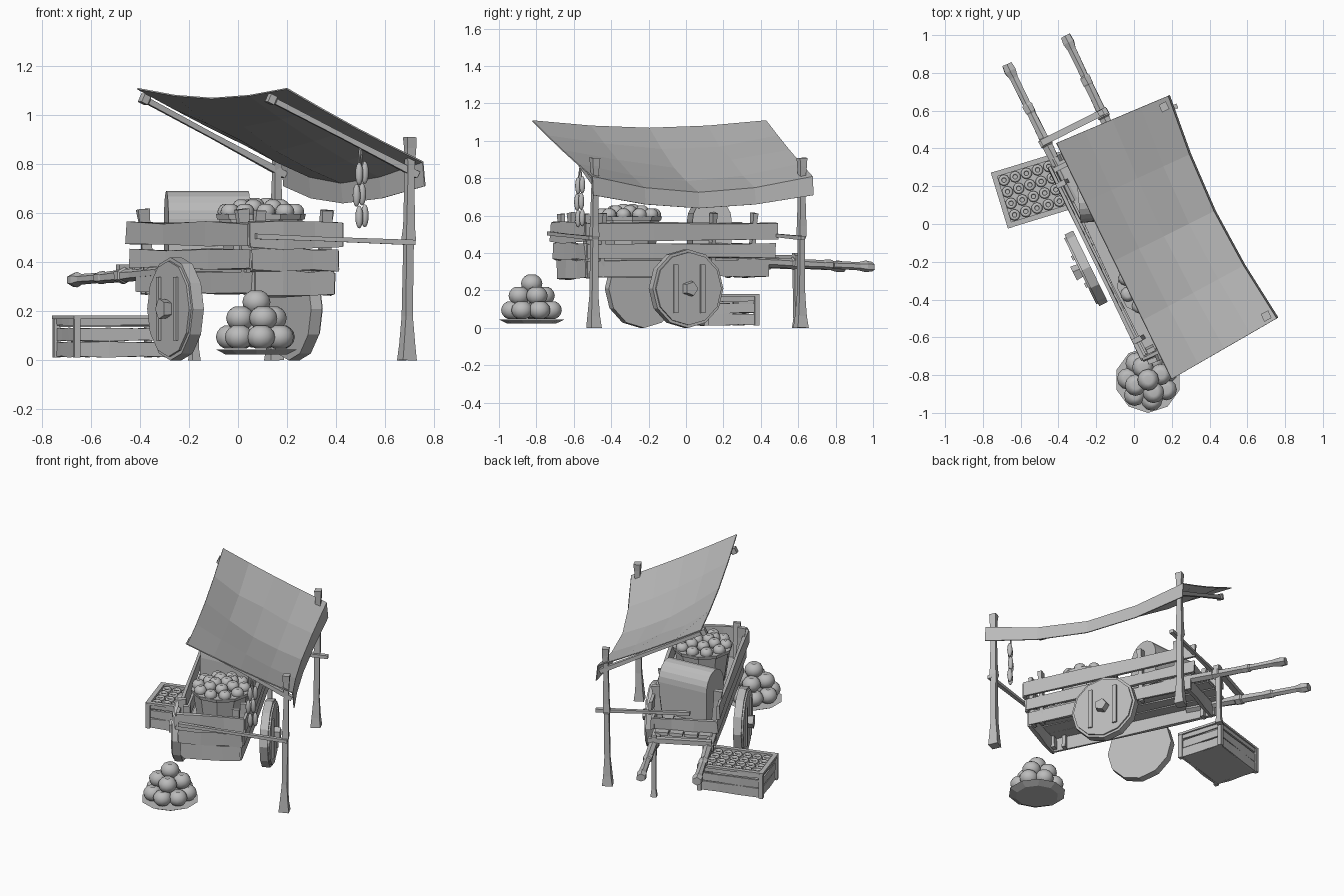
import bpy, bmesh, math, random
from math import sin, cos, pi
from mathutils import Matrix, Vector

random.seed(4)
if "Cube" in bpy.data.objects:
    bpy.data.objects.remove(bpy.data.objects["Cube"])

grey = bpy.data.materials.new("plain_grey")
grey.use_nodes = True
grey.diffuse_color = (0.5, 0.5, 0.5, 1)
grey.node_tree.nodes["Principled BSDF"].inputs["Base Color"].default_value = (0.5, 0.5, 0.5, 1)

# The cart and stall stand turned; the loose pieces have their own frames
CART = Matrix.Rotation(math.radians(26), 4, 'Z')
CRATE = Matrix.Translation((-0.512, 0.185, 0)) @ Matrix.Rotation(math.radians(17), 4, 'Z')
PILE = Matrix.Translation((0.075, -0.825, 0))
CHEST = Matrix.Translation((-0.125, 0.125, 0)) @ Matrix.Rotation(math.radians(5), 4, 'Z')
MID = -0.0625      # cart centre line


def finish(name, bm, frame=CART, smooth=False):
    bmesh.ops.recalc_face_normals(bm, faces=bm.faces)
    bm.transform(frame)
    for f in bm.faces:
        f.smooth = smooth
    mesh = bpy.data.meshes.new(name)
    bm.to_mesh(mesh)
    bm.free()
    mesh.materials.append(grey)
    ob = bpy.data.objects.new(name, mesh)
    bpy.context.collection.objects.link(ob)
    return ob


def beam(bm, a, b, w, h, rings=((0, 1), (1, 1)), wobble=0.0, sides=4):
    """Loft a section from a to b; rings are (position, scale) pairs."""
    a, b = Vector(a), Vector(b)
    d = (b - a).normalized()
    ref = Vector((0, 1, 0)) if abs(d.z) > 0.8 else Vector((0, 0, 1))
    u = d.cross(ref).normalized()
    v = u.cross(d)
    r = 0.5 / cos(pi / sides)
    loops = []
    for t, s in rings:
        c = a.lerp(b, t)
        loop = []
        for k in range(sides):
            ang = 2 * pi * (k + 0.5) / sides
            j = Vector([random.uniform(-wobble, wobble) for _ in range(3)])
            loop.append(bm.verts.new(c + u * cos(ang) * r * w * s + v * sin(ang) * r * h * s + j))
        loops.append(loop)
    for p, q in zip(loops, loops[1:]):
        for k in range(sides):
            n = (k + 1) % sides
            bm.faces.new((p[k], p[n], q[n], q[k]))
    bm.faces.new(loops[0][::-1])
    bm.faces.new(loops[-1])


def ball(bm, centre, r, squash=0.9, dimple=True):
    vs = bmesh.ops.create_uvsphere(bm, u_segments=12, v_segments=8, radius=r)["verts"]
    for v in vs:
        if dimple and math.hypot(v.co.x, v.co.y) < r * 0.1:
            v.co.z *= 0.72
        v.co.z *= squash
        v.co += Vector(centre)


def disc(bm, centre, r0, r1, depth, sides, frame=Matrix()):
    m = Matrix.Translation(centre) @ frame
    bmesh.ops.create_cone(bm, cap_ends=True, segments=sides, radius1=r0, radius2=r1, depth=depth, matrix=m)


# Flared bed sides: three boards per side, with end boards at front and rear
LEVELS = ((0.315, 0.18, -0.645, 0.43, 0.085), (0.41, 0.195, -0.655, 0.462, 0.075), (0.512, 0.208, -0.665, 0.47, 0.09))
THREE = ((0, 1), (0.35, 1.1), (0.7, 0.95), (1, 1))
for side, label, stakes in ((1, "left", (-0.56, 0.1, 0.34)), (-1, "right", (-0.56, 0.36))):
    bm = bmesh.new()
    for z, hw, y0, y1, h in LEVELS:
        x = MID + side * hw
        beam(bm, (x, y0, z), (x, y1, z + 0.005), 0.02, h, THREE, 0.004)
    finish(label + "_side_boards", bm)
    bm = bmesh.new()
    for y in stakes:
        beam(bm, (MID + side * 0.16, y, 0.27), (MID + side * 0.193, y, 0.615), 0.045, 0.025, ((0, 0.9), (0.8, 0.9), (1, 1.15)), 0.003)
    finish(label + "_stakes", bm)
bm = bmesh.new()
for z, hw, y0, y1, h in LEVELS:
    beam(bm, (MID - hw, y0, z), (MID + hw, y0, z), 0.022, h + 0.015, THREE, 0.005)
for x in (-0.15, 0.15):
    beam(bm, (MID + x, -0.625, 0.28), (MID + x, -0.64, 0.61), 0.045, 0.025)
finish("front_end_boards", bm)
bm = bmesh.new()
for z, hw, y0, y1, h in LEVELS[:2]:
    beam(bm, (MID - hw, y1 - 0.02, z), (MID + hw, y1 - 0.02, z), 0.022, h, THREE, 0.004)
finish("rear_end_boards", bm)
bm = bmesh.new()
for k in range(4):
    x = MID - 0.135 + k * 0.09
    beam(bm, (x, -0.64, 0.365), (x, 0.5, 0.365), 0.082, 0.02, THREE, 0.002)
finish("bed_floor", bm)

# Wheels with two battens and a five sided hub
turn = Matrix.Rotation(pi / 2, 4, 'Y')
for side, label in ((1, "left"), (-1, "right")):
    bm = bmesh.new()
    c = Vector((MID + side * 0.268, -0.1, 0.21))
    disc(bm, c, 0.21, 0.21, 0.05, 12, turn)
    disc(bm, c + Vector((side * 0.029, 0, 0)), 0.195, 0.195, 0.012, 12, turn)
    for y in (-0.08, 0.08):
        p = c + Vector((side * 0.038, y, 0))
        beam(bm, p - Vector((0, 0, 0.13)), p + Vector((0, 0, 0.13)), 0.014, 0.026)
    disc(bm, c + Vector((side * 0.047, 0, 0)), 0.045, 0.038, 0.05, 5, turn)
    finish(label + "_wheel", bm)

# Handles, cross bar and prop leg
GRIP = ((0, 1), (0.3, 1), (0.4, 1.1), (0.41, 1.3), (0.45, 1.3), (0.46, 1), (0.64, 0.9),
        (0.65, 1.05), (0.7, 1.05), (0.71, 0.8), (0.9, 0.85), (0.95, 1.2), (1, 1.05))
for side, label in ((1, "left"), (-1, "right")):
    bm = bmesh.new()
    beam(bm, (MID + side * 0.165, 0.25, 0.358), (MID + side * 0.172, 1.055, 0.327), 0.05, 0.044, GRIP, 0.002, 6)
    finish(label + "_handle", bm)
bm = bmesh.new()
beam(bm, (MID - 0.19, 0.6, 0.375), (MID + 0.2, 0.605, 0.375), 0.035, 0.03)
finish("handle_cross_bar", bm)
bm = bmesh.new()
beam(bm, (0.1, 0.61, 0), (0.1, 0.605, 0.4), 0.03, 0.03, ((0, 1.3), (0.12, 0.9), (1, 1)))
finish("prop_leg", bm)

# Awning posts, sloping poles and rails
POST = ((0, 1.5), (0.07, 1.2), (0.2, 0.85), (0.52, 0.8), (0.54, 1.05), (0.6, 0.9), (0.85, 0.7), (0.95, 0.9), (1, 1.05))
for y, tip_y, rail_a, rail_b, label in ((-0.745, -0.69, (-0.255, -0.69), 0.425, "front"),
                                        (0.487, 0.487, (-0.1, 0.475), 0.48, "rear")):
    bm = bmesh.new()
    beam(bm, (0.402, y, 0), (0.416, y, 0.91), 0.041, 0.041, POST, 0.002)
    finish(label + "_awning_post", bm)
    bm = bmesh.new()
    beam(bm, (0.45, y, 0.755), (-0.2, tip_y, 1.07), 0.026, 0.026, ((0, 1.1), (0.5, 0.8), (0.95, 0.9), (0.96, 1.4), (1, 1.4)))
    finish(label + "_awning_pole", bm)
    bm = bmesh.new()
    beam(bm, (*rail_a, 0.505), (rail_b, y - 0.025, 0.48), 0.026, 0.022, ((0, 1), (0.4, 0.8), (1, 1)))
    finish(label + "_rail", bm)

# Sagging cloth awning with a hanging edge
bm = bmesh.new()
rows = []
N = 4
for i in range(N + 2):
    s = min(i / N, 1)
    drop = i > N
    row = []
    for j in range(N + 1):
        t = j / N
        sag = sin(pi * t)
        x = -0.18 + 0.64 * s - 0.05 * sag * s + 0.01 * drop
        y = -0.825 + 0.045 * s + (1.39 - 0.08 * s) * t
        z = 1.11 - 0.3 * s - (0.04 + 0.045 * s) * sag - (0.008 + 0.025 * sag) * sin(pi * s) - drop * (0.1 - 0.015 * sag)
        if 0 < j < N and 0 < i < N:
            z += random.uniform(-0.015, 0.015)
        row.append(bm.verts.new((x, y, z)))
    rows.append(row)
for p, q in zip(rows, rows[1:]):
    for j in range(N):
        bm.faces.new((p[j], p[j + 1], q[j + 1], q[j]))
awning = finish("cloth_awning", bm)
awning.modifiers.new("thickness", 'SOLIDIFY').thickness = 0.006

# Domed chest in the bed
bm = bmesh.new()
arch = [(-0.105, 0.37), (0.105, 0.37)] + [(0.105 * cos(pi * k / 10), 0.575 + 0.115 * sin(pi * k / 10)) for k in range(11)]
face = bm.faces.new([bm.verts.new((-0.168, y, z)) for y, z in arch])
out = bmesh.ops.extrude_face_region(bm, geom=[face])["geom"]
bmesh.ops.translate(bm, vec=(0.336, 0, 0), verts=[g for g in out if isinstance(g, bmesh.types.BMVert)])
finish("domed_chest", bm, CHEST)

# Fruit basket in the bed
basket = Vector((MID + 0.01, -0.32, 0))
bm = bmesh.new()
disc(bm, basket + Vector((0, 0, 0.47)), 0.14, 0.172, 0.22, 10)
disc(bm, basket + Vector((0, 0, 0.585)), 0.18, 0.185, 0.022, 10)
finish("fruit_basket", bm)
bm = bmesh.new()
for count, ring, z in ((10, 0.14, 0.605), (6, 0.08, 0.622), (2, 0.035, 0.63)):
    for k in range(count):
        a = 2 * pi * k / count + ring * 9
        ball(bm, basket + Vector((ring * cos(a), ring * sin(a), z)), 0.039)
finish("basket_fruit", bm, smooth=True)

# Hanging sausage strings
bm = bmesh.new()
for x, y, top in ((0.185, -0.735, 0.76), (0.215, -0.725, 0.765)):
    for k in range(3):
        ball(bm, (x + 0.006 * (-1) ** k, y, top - k * 0.088), 0.016, 2.9, False)
    beam(bm, (x, y, top), (0.2, -0.725, 0.875), 0.006, 0.006)
finish("sausage_strings", bm, smooth=True)

# Plate of large fruit on the ground
bm = bmesh.new()
disc(bm, (0, 0, 0.034), 0.13, 0.175, 0.022, 10)
finish("fruit_plate", bm, PILE)
bm = bmesh.new()
for count, ring, z in ((7, 0.108, 0.095), (1, 0, 0.1), (4, 0.072, 0.172), (1, 0, 0.237)):
    for k in range(count):
        a = 2 * pi * k / count + 0.4
        ball(bm, (ring * cos(a), ring * sin(a), z), 0.057)
finish("plate_fruit", bm, PILE, True)

# Slatted ground crate filled with small rings
bm = bmesh.new()
for z, h in ((0.045, 0.06), (0.105, 0.05), (0.16, 0.035)):
    for s in (-1, 1):
        beam(bm, (-0.195, s * 0.138, z), (0.195, s * 0.138, z), 0.016, h, THREE, 0.002)
        beam(bm, (s * 0.19, -0.138, z), (s * 0.19, 0.138, z), 0.016, h, THREE, 0.002)
for s in (-1, 1):
    beam(bm, (-0.21, s * 0.14, 0.175), (0.21, s * 0.14, 0.175), 0.028, 0.014)
    beam(bm, (s * 0.196, -0.15, 0.175), (s * 0.196, 0.15, 0.175), 0.028, 0.014)
    for t in (-1, 1):
        beam(bm, (s * 0.195, t * 0.142, 0.012), (s * 0.195, t * 0.142, 0.175), 0.026, 0.026)
beam(bm, (-0.19, 0, 0.025), (0.19, 0, 0.025), 0.28, 0.02)
beam(bm, (-0.185, 0, 0.145), (0.185, 0, 0.145), 0.26, 0.02)
finish("ground_crate", bm, CRATE)
bm = bmesh.new()
for i in range(6):
    for j in range(4):
        c = Vector((-0.155 + i * 0.062, -0.096 + j * 0.064, 0.165))
        grid = [[bm.verts.new(c + Vector(((0.02 + 0.01 * cos(b)) * cos(a), (0.02 + 0.01 * cos(b)) * sin(a), 0.012 * sin(b))))
                 for b in (k * pi / 2.5 for k in range(5))] for a in (k * pi / 5 for k in range(10))]
        for p in range(10):
            for q in range(5):
                n, m = (p + 1) % 10, (q + 1) % 5
                bm.faces.new((grid[p][q], grid[n][q], grid[n][m], grid[p][m]))
finish("crate_rings", bm, CRATE, True)
